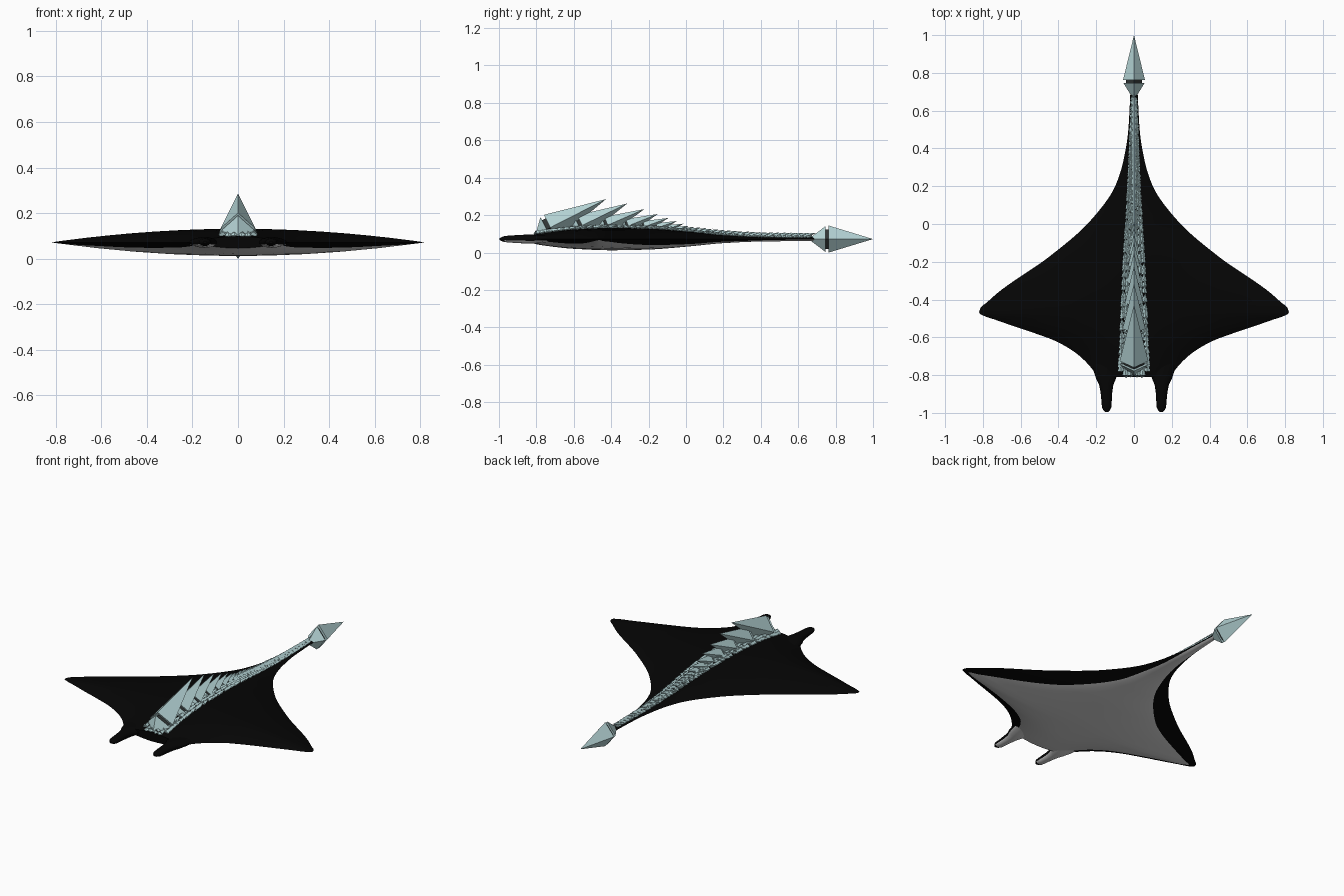
import bpy, bmesh, math, random
from mathutils import Vector

if "Cube" in bpy.data.objects:
    bpy.data.objects.remove(bpy.data.objects["Cube"])

random.seed(4)


def material(name, rgb):
    m = bpy.data.materials.new(name)
    m.diffuse_color = (*rgb, 1)
    m.use_nodes = True
    m.node_tree.nodes["Principled BSDF"].inputs["Base Color"].default_value = m.diffuse_color
    return m


BLACK = material("skin black", (0.0015, 0.0015, 0.0015))
GREY = material("belly grey", (0.68, 0.68, 0.68))
CRYSTAL = material("pale crystal", (0.47, 0.67, 0.68))
DARK = material("dark collar", (0.03, 0.036, 0.036))


def curve(table):
    """Monotone smooth interpolation through (position, value) pairs."""
    xs, vs = zip(*table)
    d = [(vs[i + 1] - vs[i]) / (xs[i + 1] - xs[i]) for i in range(len(xs) - 1)]
    m = [d[0]] + [2 * a * b / (a + b) if a * b > 0 else 0 for a, b in zip(d, d[1:])] + [d[-1]]

    def f(x):
        x = min(max(x, xs[0]), xs[-1])
        i = max(k for k in range(len(d)) if xs[k] <= x)
        h = xs[i + 1] - xs[i]
        t = (x - xs[i]) / h
        return ((2*t**3 - 3*t**2 + 1) * vs[i] + (t**3 - 2*t**2 + t) * h * m[i]
                + (3*t**2 - 2*t**3) * vs[i + 1] + (t**3 - t**2) * h * m[i + 1])
    return f


# half width, grey belly half width and half thickness along the body
half_width = curve([(-.81, .195), (-.78, .213), (-.74, .245), (-.68, .312), (-.62, .415), (-.575, .535),
                    (-.54, .64), (-.505, .74), (-.49, .787), (-.47, .82), (-.44, .81), (-.42, .785),
                    (-.355, .71), (-.17, .445), (.015, .233), (.2, .1), (.34, .055), (.5, .03), (.72, .018)])
belly_width = curve([(-.81, .17), (-.75, .19), (-.67, .24), (-.6, .34), (-.54, .5), (-.505, .64),
                     (-.48, .75), (-.465, .78), (-.44, .73), (-.19, .31), (.08, .1), (.34, .035), (.72, .014)])
thickness = curve([(-.81, .026), (-.75, .036), (-.6, .052), (-.4, .06), (-.2, .056), (0, .041),
                   (.2, .022), (.4, .013), (.72, .01)])
MID = 0.072


def top_z(x, y):
    return MID + thickness(y) * max(0, 1 - (x / half_width(y)) ** 2)


def finish(name, bm, mats, smooth):
    bmesh.ops.recalc_face_normals(bm, faces=bm.faces)
    me = bpy.data.meshes.new(name)
    bm.to_mesh(me)
    bm.free()
    for m in mats:
        me.materials.append(m)
    ob = bpy.data.objects.new(name, me)
    bpy.context.collection.objects.link(ob)
    if smooth:
        bpy.ops.object.select_all(action='DESELECT')
        ob.select_set(True)
        bpy.context.view_layer.objects.active = ob
        bpy.ops.object.shade_smooth_by_angle(angle=math.radians(40))
    return ob


def loft(bm, rings, is_grey):
    rows = [[bm.verts.new(p) for p in r] for r in rings]
    n = len(rows[0])
    for j, (a, b) in enumerate(zip(rows, rows[1:])):
        for i in range(n):
            k = (i + 1) % n
            bm.faces.new((a[i], a[k], b[k], b[i])).material_index = int(is_grey(i, j))
    bm.faces.new(rows[0])
    bm.faces.new(rows[-1])


# flat winged body running into the tail
TOP, LOW, ROWS = 20, 10, 170
rings = []
for j in range(ROWS + 1):
    y = -.81 + 1.53 * j / ROWS
    w, t = half_width(y), thickness(y)
    g = min(belly_width(y) / w, .97)
    upper = [math.cos(math.pi * i / TOP) for i in range(TOP + 1)]
    lower = [-g + 2 * g * i / LOW for i in range(LOW + 1)]
    rings.append([(u * w, y, MID + t * (1 - u * u)) for u in upper]
                 + [(u * w, y, MID - t * (1 - u * u)) for u in lower])
bm = bmesh.new()
loft(bm, rings, lambda i, j: TOP < i <= TOP + LOW)
finish("winged_body", bm, [BLACK, GREY], True)

# two head fins: y, centre x, half width, half height
FIN = [(-.74, .15, .07, .018), (-.79, .148, .062, .023), (-.82, .148, .052, .024), (-.85, .147, .038, .024),
       (-.89, .146, .031, .022), (-.94, .145, .027, .019), (-.97, .145, .025, .016),
       (-.985, .145, .018, .011), (-.996, .145, .008, .005)]
for side, name in ((1, "head_fin_right"), (-1, "head_fin_left")):
    bm = bmesh.new()
    loft(bm, [[(side * (c + w * math.cos(i * math.pi / 8)), y, MID + h * math.sin(i * math.pi / 8))
               for i in range(16)] for y, c, w, h in FIN],
         lambda i, j: 9 <= i <= 14 and j < 6)
    finish(name, bm, [BLACK, GREY], True)


def pyramid(bm, base, tip):
    vs = [bm.verts.new(p) for p in base]
    top = bm.verts.new(tip)
    bm.faces.new(vs)
    for i in range(4):
        bm.faces.new((vs[i], vs[(i + 1) % 4], top))


def gem(bm, centre, pitch, length, w, h, front, yaw=0, collar=True):
    """Long back pyramid and short front pyramid, with a dark collar between."""
    c = Vector(centre)
    ax = Vector((math.sin(yaw) * math.cos(pitch), math.cos(yaw) * math.cos(pitch), math.sin(pitch)))
    side = Vector((math.cos(yaw), -math.sin(yaw), 0))
    up = side.cross(ax)

    def diamond(p, k):
        return [p + side * w * k, p + up * h * k, p - side * w * k, p - up * h * k]
    gap = w * .14 if collar else 0
    pyramid(bm, diamond(c + ax * gap, 1), c + ax * length)
    if not collar:
        return
    pyramid(bm, diamond(c - ax * gap, .97), c - ax * front)
    a, b = ([bm.verts.new(p) for p in diamond(c + ax * s * gap * 1.3, .72)] for s in (-1, 1))
    for i in range(4):
        bm.faces.new((a[i], a[(i + 1) % 4], b[(i + 1) % 4], b[i])).material_index = 1


# row of crystal spikes shrinking along the spine
bm = bmesh.new()
y, length = -.735, .345
while y < .66:
    w = length * .22
    pitch = math.radians(14 + 13 * min(1, length / .3))
    gem(bm, (0, y, top_z(0, y) + w * .25), pitch, length, w, w, length * .23)
    y += length * .5
    length = max(.065, length * .8)
finish("spine_spikes", bm, [CRYSTAL, DARK], False)

# small scales either side of the spikes
band = curve([(-.8, .072), (-.2, .05), (.2, .028), (.7, .01)])
bm = bmesh.new()
y = -.79
while y < .66:
    size = band(y) * .5 + .014
    for side in (-1, 1):
        for k in (.25, .6, .95):
            x = side * band(y) * k
            yy = y + random.uniform(-.3, .3) * size
            gem(bm, (x, yy, top_z(x, yy) + size * .08), math.radians(random.uniform(10, 22)), size,
                size * .36, size * .3, size * .3, side * .15, random.random() < .6)
    y += size * .5
finish("spine_scales", bm, [CRYSTAL, DARK], False)

# large crystal blade at the end of the tail
bm = bmesh.new()
gem(bm, (0, .755, .072), 0, .245, .058, .072, .1)
finish("tail_blade", bm, [CRYSTAL, DARK], False)
